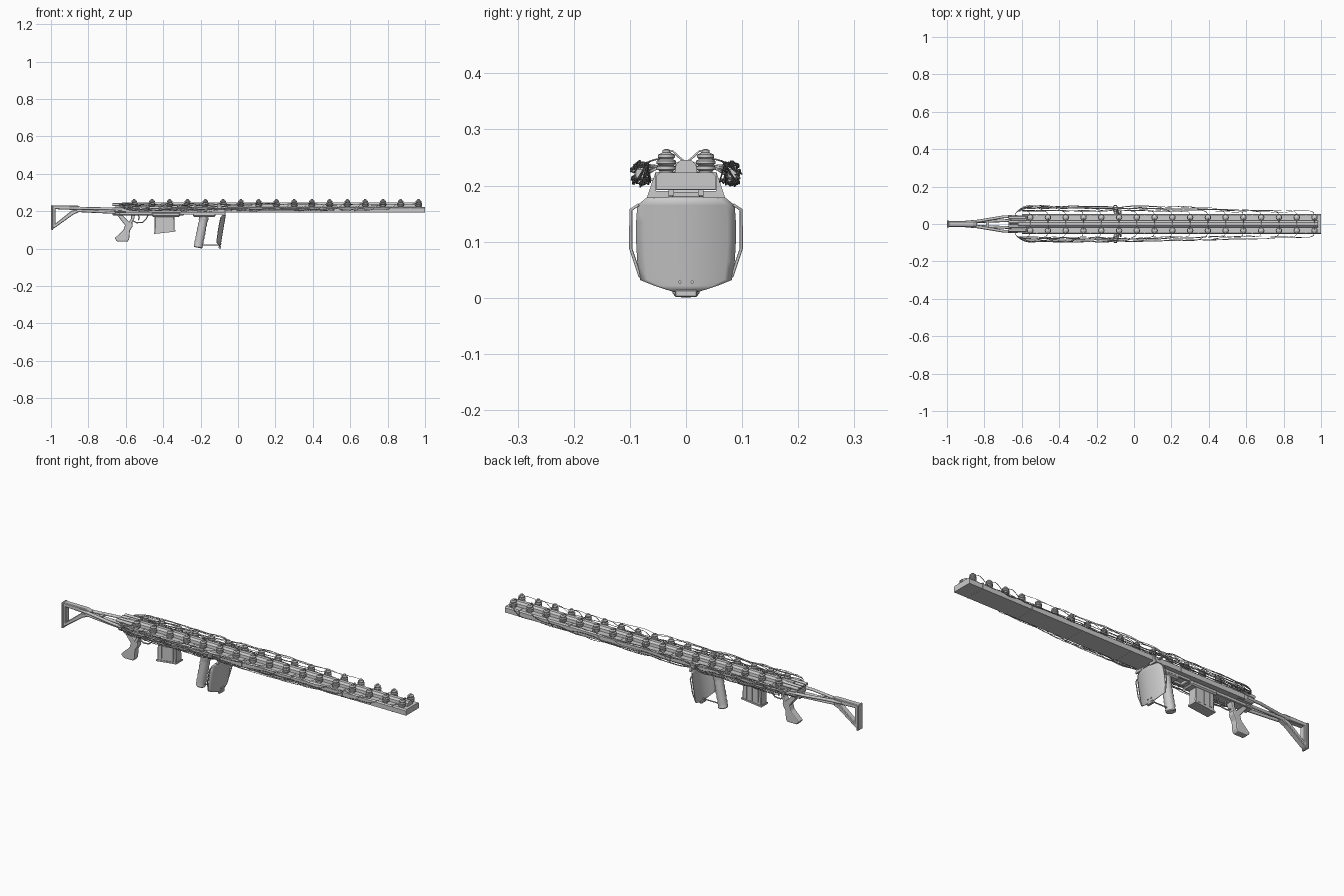
import bpy, bmesh, math, random
from mathutils import Vector

if "Cube" in bpy.data.objects:
    bpy.data.objects.remove(bpy.data.objects["Cube"])
random.seed(4)


def make(name, bm, smooth=False):
    bmesh.ops.recalc_face_normals(bm, faces=bm.faces)
    me = bpy.data.meshes.new(name)
    bm.to_mesh(me)
    bm.free()
    if smooth:
        me.shade_smooth()
        me.set_sharp_from_angle(angle=math.radians(35))
    ob = bpy.data.objects.new(name, me)
    bpy.context.collection.objects.link(ob)
    return ob


def bevel(ob, width, segments=1):
    m = ob.modifiers.new("bevel", 'BEVEL')
    m.width, m.segments = width, segments
    return ob


def prism(name, pts, lo, hi, axis='y'):
    """Extrude a profile: xz points along y, or yz points along x."""
    bm = bmesh.new()
    f = (lambda p, t: (p[0], t, p[1])) if axis == 'y' else (lambda p, t: (t, p[0], p[1]))
    a = [bm.verts.new(f(p, lo)) for p in pts]
    b = [bm.verts.new(f(p, hi)) for p in pts]
    bm.faces.new(a)
    bm.faces.new(b[::-1])
    n = len(pts)
    for i in range(n):
        bm.faces.new((a[i], a[(i + 1) % n], b[(i + 1) % n], b[i]))
    return make(name, bm)


def box(name, x0, x1, y0, y1, z0, z1):
    return prism(name, [(x0, z0), (x1, z0), (x1, z1), (x0, z1)], y0, y1)


def lathe(name, prof, sides=12):
    bm = bmesh.new()
    rings = [[bm.verts.new((r * math.cos(k * math.tau / sides), r * math.sin(k * math.tau / sides), z))
              for k in range(sides)] for r, z in prof]
    for a, b in zip(rings, rings[1:]):
        for k in range(sides):
            bm.faces.new((a[k], a[(k + 1) % sides], b[(k + 1) % sides], b[k]))
    bm.faces.new(rings[0][::-1])
    bm.faces.new(rings[-1])
    return make(name, bm, True)


def tube(name, paths, r, res=2, kind='POLY'):
    cu = bpy.data.curves.new(name, 'CURVE')
    cu.dimensions = '3D'
    cu.bevel_depth, cu.bevel_resolution, cu.use_fill_caps = r, res, True
    cu.resolution_u = 3
    for path in paths:
        s = cu.splines.new(kind)
        s.points.add(len(path) - 1)
        for p, c in zip(s.points, path):
            p.co = (*c, 1)
        if kind == 'NURBS':
            s.use_endpoint_u, s.order_u = True, 3
    ob = bpy.data.objects.new(name, cu)
    bpy.context.collection.objects.link(ob)
    return ob


def mirrored(paths):
    return paths + [[(x, -y, z) for x, y, z in p] for p in paths]


# Long beam and its centre rail
prism("barrel_beam", [(-.053, .193), (.053, .193), (.053, .217), (.047, .223), (-.047, .223), (-.053, .217)], -.6, 1, 'x')
prism("centre_rail", [(-.02, .222), (.02, .222), (.018, .237), (.009, .246), (-.009, .246), (-.018, .237)], -.62, .985, 'x')
for i in range(6):
    x = -.52 + i * .288
    box("beam_band", x - .003, x + .003, -.0545, .0545, .1925, .2245)

# Insulators in pairs along the beam
proto = [(.012, .221), (.012, .226), (.0175, .229), (.0175, .234), (.013, .236), (.0175, .239),
         (.0175, .244), (.012, .247), (.015, .25), (.015, .255), (.007, .259), (.007, .263), (.003, .265)]
ins = lathe("insulator", proto)
xs = [-.555 + i * .095 for i in range(17)]
for i, x in enumerate(xs):
    for s in (-1, 1):
        ob = ins if i == 0 and s < 0 else bpy.data.objects.new("insulator", ins.data)
        if ob is not ins:
            bpy.context.collection.objects.link(ob)
        ob.location = (x, s * .035, 0)
links = [[(x, .005, .245), (x, .013, .251), (x, .024, .262), (x, .035, .258)] for x in xs]
tube("insulator_links", mirrored(links), .002, 1)

# Loose cable bundle running out to each insulator
wires = []
for s in (-1, 1):
    for i, xe in enumerate(xs):
        a = random.uniform(0, math.tau)
        cy, cz = .083 + .013 * math.cos(a), .221 + .018 * math.sin(a)
        path = [(-.61, s * .025, .232), (-.64, s * .045, .235), (-.625, s * .07, (cz + .235) / 2)]
        x = -.58
        while x < xe - .05:
            k = .45 if abs(x + .1) < .04 else 1
            taper = 1 - .2 * max(0, x)
            path.append((x, s * (.083 + (cy - .083) * k + random.uniform(-.004, .004)) * taper,
                         .221 + (cz - .221) * k + random.uniform(-.006, .006)))
            x += .048
        path += [(xe - .02, s * .07, .24), (xe, s * .06, .246), (xe, s * .035, .25)]
        wires.append(path)
tube("cables", wires, .0014, 0, 'NURBS')
for s in (-1, 1):
    bevel(box("cable_clip", -.112, -.088, s * .083 - .009, s * .083 + .009, .211, .232), .003)
    box("clip_arm", -.106, -.094, min(s * .05, s * .08), max(s * .05, s * .08), .208, .213)

# Rear block with connectors
bevel(box("rear_block", -.66, -.57, -.045, .045, .192, .226), .005)
for y in (-.034, -.012, .012, .034):
    tube("connector", [[(-.67, y, .235), (-.58, y, .235)]], .008)

# Receiver under the beam
bevel(box("receiver", -.67, -.29, -.024, .024, .178, .2), .003)
for s in (-1, 1):
    box("under_rail", -.3, -.07, s * .026 - .005, s * .026 + .005, .182, .195)

# Skeleton stock: butt frame and two splayed struts
bars = [[(-1, .23), (-.976, .23), (-.976, .115), (-1, .1)],
        [(-1, .231), (-.86, .231), (-.84, .222), (-.84, .205), (-1, .212)],
        [(-1, .1), (-.978, .112), (-.88, .182), (-.84, .2), (-.84, .212), (-.89, .203), (-.985, .127)]]
for p in bars:
    bevel(prism("stock_frame", p, -.015, .015), .003)
bevel(box("butt_plate", -1, -.988, -.02, .02, .1, .232), .003)
tube("stock_struts", mirrored([[(-.9, .01, .217), (-.83, .016, .215), (-.7, .038, .213), (-.62, .042, .21)],
                               [(-.86, .01, .203), (-.8, .014, .2), (-.63, .02, .192)]]), .0075)
box("stock_brace", -.79, -.775, -.024, .024, .206, .215)

# Pistol grip with open top, trigger and guard
grip = [[(-.655, .19), (-.63, .19), (-.575, .137), (-.585, .115), (-.6, .12)],
        [(-.57, .19), (-.55, .19), (-.553, .165), (-.57, .128), (-.592, .128), (-.572, .16)],
        [(-.6, .14), (-.565, .14), (-.563, .12), (-.578, .095), (-.582, .05), (-.59, .037), (-.645, .037), (-.66, .055), (-.612, .1)]]
for p in grip:
    bevel(prism("pistol_grip", p, -.017, .017), .005, 2)
tube("trigger", [[(-.535, 0, .182), (-.528, 0, .168), (-.533, 0, .152)]], .004, 1)
tube("trigger_guard", [[(-.565, 0, .15), (-.54, 0, .138), (-.51, 0, .14), (-.49, 0, .16), (-.48, 0, .182)]], .0035, 1)

# Magazine with ribs in a mounting plate
bevel(box("magazine_well", -.46, -.31, -.032, .032, .17, .194), .006)
bevel(prism("magazine", [(-.445, .175), (-.34, .175), (-.338, .092), (-.447, .08)], -.024, .024), .004)
for x in (-.425, -.392, -.359):
    box("magazine_rib", x - .006, x + .006, -.027, .027, .098, .168)
prism("magazine_floor", [(-.45, .078), (-.335, .091), (-.335, .099), (-.45, .086)], -.027, .027)

# Front handle
bevel(box("handle_mount", -.24, -.12, -.03, .03, .17, .194), .006)
h = lathe("front_handle", [(.021, 0), (.024, .004), (.024, .012)] +
          [q for i in range(6) for q in ((.022, .018 + i * .024), (.025, .03 + i * .024))] + [(.026, .17)], 16)
h.location, h.rotation_euler = (-.214, 0, .005), (0, math.radians(11), 0)
h.location.z = .0045
tube("shield_brace", [[(-.21, 0, .02), (-.095, 0, .02)]], .003, 1)


# Curved hand shield
def shield_x(y, z):
    return -.062 - (.21 - z) * .17 - 3.2 * y * y


outline = [(.222, .054), (.2, .06), (.18, .068), (.165, .086), (.135, .088), (.1, .088),
           (.065, .086), (.032, .081), (.022, .056), (.011, .022)]
bm = bmesh.new()
rows = [[bm.verts.new((shield_x(w * k / 6, z), w * k / 6, z)) for k in range(-6, 7)] for z, w in outline[2:]]
for a, b in zip(rows, rows[1:]):
    for k in range(12):
        bm.faces.new((a[k], a[k + 1], b[k + 1], b[k]))
sh = make("hand_shield", bm, True)
sol = sh.modifiers.new("solid", 'SOLIDIFY')
sol.thickness, sol.offset = .004, 0
for s in (-1, 1):
    neck = [(s * .046, .222), (s * .055, .222), (s * .07, .178), (s * .03, .178), (s * .03, .19), (s * .054, .19)]
    prism("shield_bracket", neck, -.075, -.066, 'x')
    tube("shield_bolt", [[(shield_x(0, .028), s * .011, .028), (shield_x(0, .028) + .006, s * .011, .028)]], .003, 1)

# Side guard bars on the shield
tube("shield_side_bars", mirrored([[(-.09, .084, .166), (-.093, .098, .157), (-.1, .0985, .125),
                                   (-.106, .0985, .088), (-.113, .082, .038)]]), .0028, 1)
bevel(box("shield_foot", -.103, -.09, -.02, .02, .001, .014), .002)
